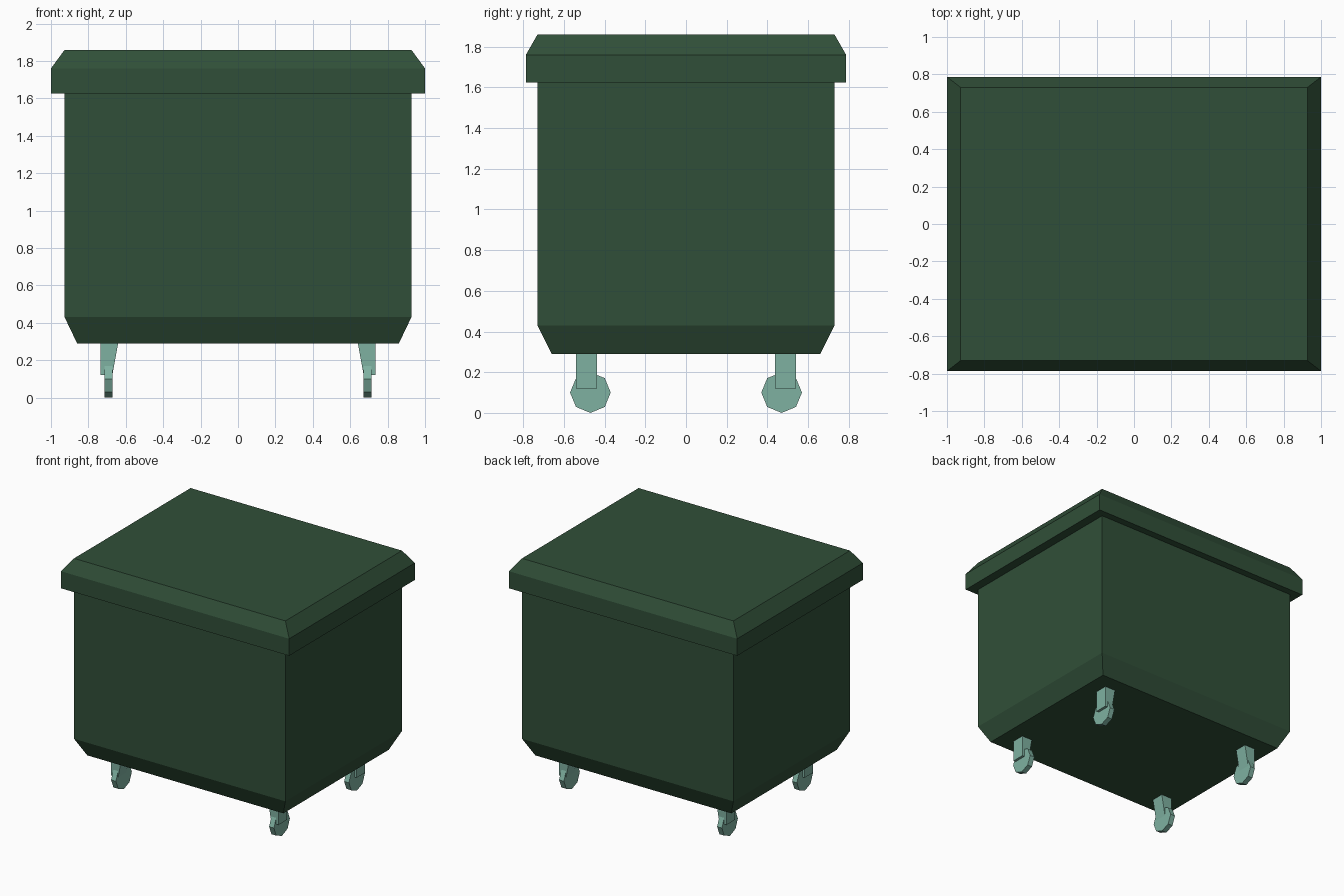
import bpy, bmesh, math
from mathutils import Matrix, Vector

if "Cube" in bpy.data.objects:
    bpy.data.objects.remove(bpy.data.objects["Cube"])


def material(name, rgb):
    m = bpy.data.materials.new(name)
    m.diffuse_color = (*rgb, 1)
    m.use_nodes = True
    m.node_tree.nodes["Principled BSDF"].inputs["Base Color"].default_value = m.diffuse_color
    return m


GREEN = material("dark green", (0.030, 0.078, 0.040))
TEAL = material("pale teal", (0.212, 0.440, 0.356))


def finish(name, bm, mat):
    bmesh.ops.recalc_face_normals(bm, faces=bm.faces)
    me = bpy.data.meshes.new(name)
    bm.to_mesh(me)
    bm.free()
    me.materials.append(mat)
    ob = bpy.data.objects.new(name, me)
    bpy.context.collection.objects.link(ob)
    return ob


def stack(name, levels, mat):
    """Closed solid lofted through rectangles (half x, half y, z)."""
    bm = bmesh.new()
    rings = [[bm.verts.new((sx * hx, sy * hy, z))
              for sx, sy in ((-1, -1), (1, -1), (1, 1), (-1, 1))]
             for hx, hy, z in levels]
    for a, b in zip(rings, rings[1:]):
        for i in range(4):
            j = (i + 1) % 4
            bm.faces.new((a[i], a[j], b[j], b[i]))
    bm.faces.new(rings[0])
    bm.faces.new(rings[-1])
    return finish(name, bm, mat)


# bin body with tapered base, and overhanging bevelled lid
stack("bin_body", [(0.86, 0.66, 0.29), (0.927, 0.73, 0.43), (0.927, 0.73, 1.625)], GREEN)
stack("lid", [(1.0, 0.787, 1.625), (1.0, 0.787, 1.76), (0.927, 0.73, 1.86)], GREEN)

for sx, side in ((-1, "left"), (1, "right")):
    for sy, end in ((-1, "front"), (1, "back")):
        # caster bracket: tapered profile extruded along y
        bm = bmesh.new()
        profile = ((0.64, 0.295), (0.735, 0.295), (0.735, 0.12), (0.672, 0.12))
        f = bm.faces.new([bm.verts.new((sx * x, sy * 0.437, z)) for x, z in profile])
        ext = bmesh.ops.extrude_face_region(bm, geom=[f])
        bmesh.ops.translate(bm, vec=Vector((0, sy * 0.104, 0)),
                            verts=[v for v in ext["geom"] if isinstance(v, bmesh.types.BMVert)])
        finish(f"caster_bracket_{end}_{side}", bm, TEAL)

        # eight-sided wheel, a corner touching the ground
        bm = bmesh.new()
        bmesh.ops.create_cone(
            bm, cap_ends=True, segments=8, radius1=0.1, radius2=0.1, depth=0.042,
            matrix=Matrix.Translation((sx * 0.693, sy * 0.47, 0.1))
            @ Matrix.Rotation(math.pi / 2, 4, 'Y'))
        finish(f"wheel_{end}_{side}", bm, TEAL)
